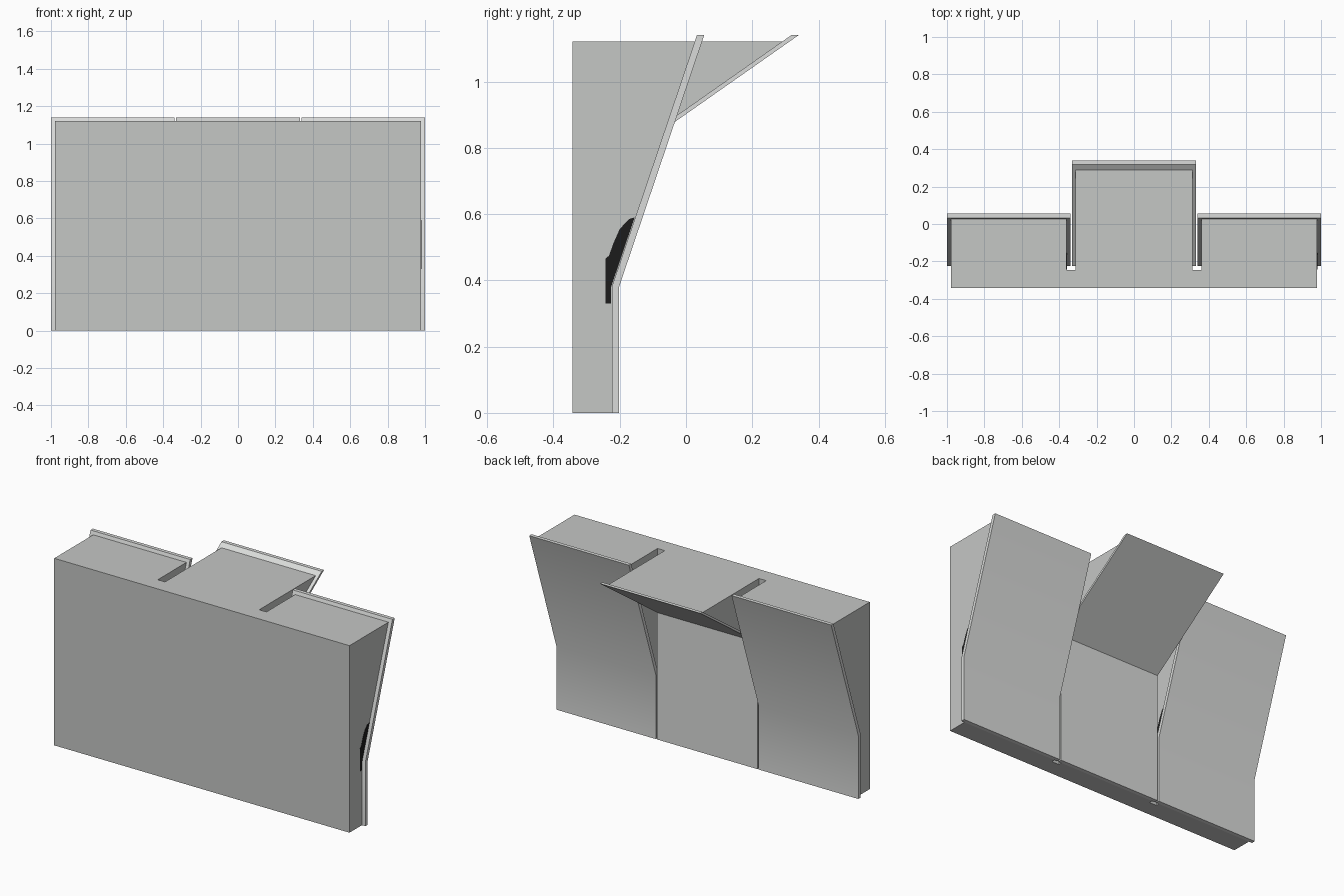
import bpy, bmesh

if "Cube" in bpy.data.objects:
    bpy.data.objects.remove(bpy.data.objects["Cube"])

def material(name, c):
    m = bpy.data.materials.new(name)
    m.diffuse_color = (*c, 1)
    m.use_nodes = True
    m.node_tree.nodes["Principled BSDF"].inputs["Base Color"].default_value = m.diffuse_color
    return m

body_grey = material("body_grey", (0.56, 0.57, 0.56))
panel_grey = material("panel_light_grey", (0.70, 0.71, 0.70))
black = material("black_mark", (0.012, 0.012, 0.012))

def finish(name, bm, mat):
    bmesh.ops.remove_doubles(bm, verts=bm.verts[:], dist=1e-5)
    bmesh.ops.recalc_face_normals(bm, faces=bm.faces[:])
    me = bpy.data.meshes.new(name)
    bm.to_mesh(me)
    bm.free()
    me.materials.append(mat)
    ob = bpy.data.objects.new(name, me)
    bpy.context.collection.objects.link(ob)
    return ob

def cap(bm, profile, x):
    bm.faces.new([bm.verts.new((x, y, z)) for y, z in profile])

def strips(bm, profile, x0, x1):
    for (ya, za), (yb, zb) in zip(profile, profile[1:] + profile[:1]):
        bm.faces.new([bm.verts.new(v) for v in
                      ((x0, ya, za), (x1, ya, za), (x1, yb, zb), (x0, yb, zb))])

def prism(name, profile, x0, x1, mat):
    bm = bmesh.new()
    strips(bm, profile, x0, x1)
    cap(bm, profile, x0)
    cap(bm, profile, x1)
    return finish(name, bm, mat)

FRONT, SLOT, INNER, OUTER = -0.342, -0.245, -0.224, -0.202
TOP, RIM = 1.12, 1.14

def back_line(y, kink, lean, top):
    """Rear outline: vertical up to the kink, then leaning back."""
    return [(y, 0), (y, kink), (y + lean * (top - kink) / (RIM - kink), top)]

SIDE, CENTRE = (0.38, 0.257), (0.76, 0.542)

# Body: one solid with two slots cut into its back
slab = [(SLOT, 0), (FRONT, 0), (FRONT, TOP), (SLOT, TOP)]
side_back = back_line(INNER, *SIDE, TOP)[::-1]
centre_back = back_line(INNER, *CENTRE, TOP)[::-1]
slot_edge = [(SLOT, 0), (SLOT, TOP)]
bm = bmesh.new()
for x0, x1, back in ((-0.978, -0.36, side_back), (-0.36, -0.312, []),
                     (-0.312, 0.312, centre_back), (0.312, 0.36, []),
                     (0.36, 0.978, side_back)):
    strips(bm, slab + back, x0, x1)
for s in (-1, 1):
    cap(bm, slab + side_back, s * 0.978)
    cap(bm, slot_edge + side_back, s * 0.36)
    cap(bm, slot_edge + centre_back, s * 0.312)
finish("body", bm, body_grey)

# Bent back panels, slightly larger than the body sections
for name, x0, x1, shape in (("left_panel", -1, -0.34, SIDE),
                            ("centre_panel", -0.332, 0.332, CENTRE),
                            ("right_panel", 0.34, 1, SIDE)):
    profile = back_line(OUTER, *shape, RIM) + back_line(INNER, *shape, RIM)[::-1]
    ob = prism(name, profile, x0, x1, panel_grey)
    bpy.ops.object.select_all(action='DESELECT')
    ob.select_set(True)
    bpy.context.view_layer.objects.active = ob
    bpy.ops.object.shade_smooth_by_angle()

# Dark marks on the right-hand flanks of the side sections
mark = [(-0.243, 0.33), (-0.226, 0.33), (-0.226, 0.38), (-0.155, 0.59),
        (-0.172, 0.585), (-0.2, 0.555), (-0.22, 0.51), (-0.232, 0.475), (-0.243, 0.465)]
for name, x in (("right_mark", 0.978), ("left_mark", -0.36)):
    prism(name, mark, x - 0.001, x + 0.002, black)
